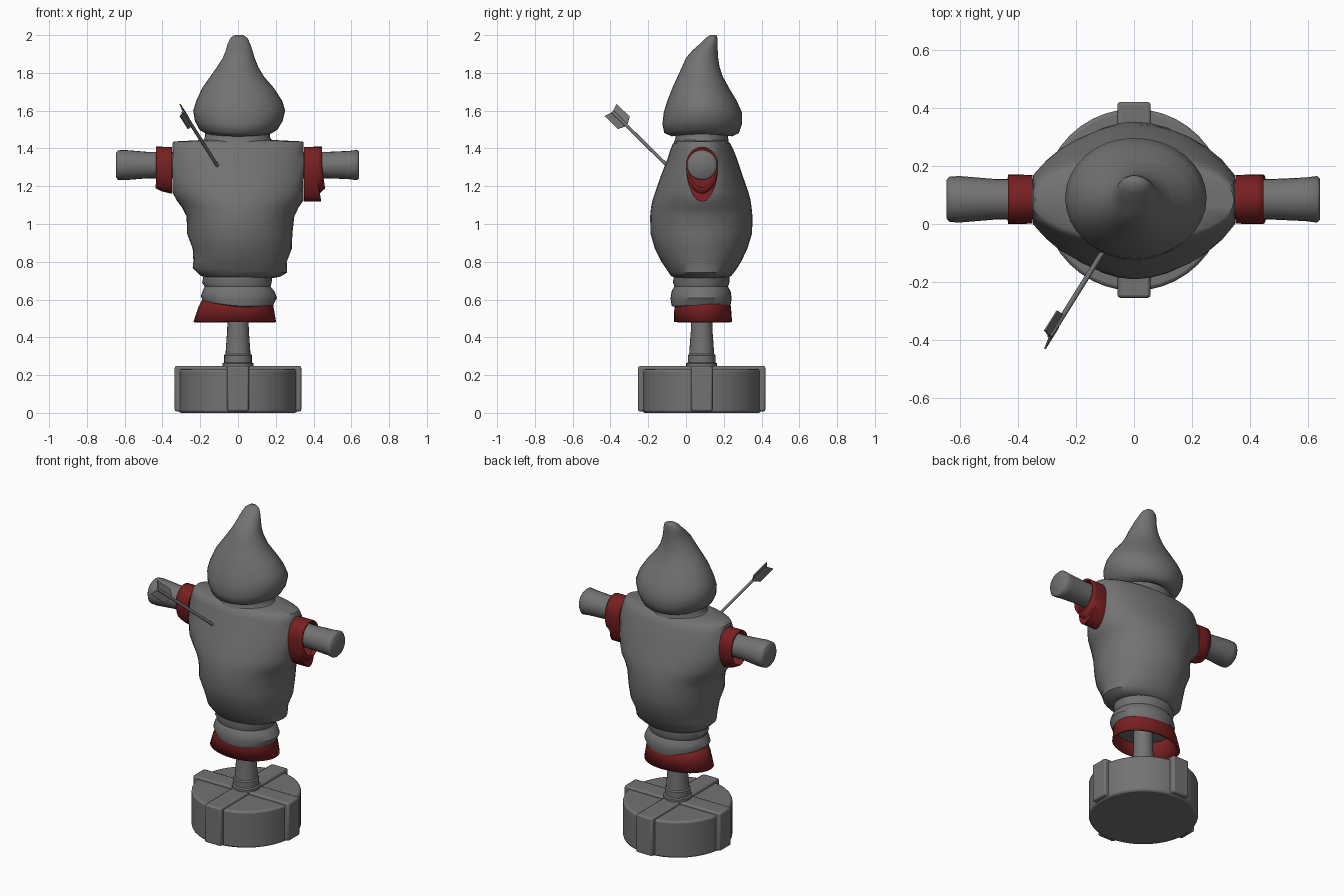
import bpy, bmesh
from math import sin, cos, pi, radians
from mathutils import Vector

if "Cube" in bpy.data.objects:
    bpy.data.objects.remove(bpy.data.objects["Cube"])

CY = 0.083   # y of the post axis


def material(name, rgb):
    m = bpy.data.materials.new(name)
    m.diffuse_color = (*rgb, 1)
    m.use_nodes = True
    m.node_tree.nodes["Principled BSDF"].inputs["Base Color"].default_value = m.diffuse_color
    return m


red = material("red_cloth", (0.19, 0.014, 0.015))
grey = material("dark_grey", (0.17, 0.17, 0.17))


def finish(name, bm, mat=grey, bevel=0, thick=0, angle=40):
    bmesh.ops.recalc_face_normals(bm, faces=bm.faces)
    me = bpy.data.meshes.new(name)
    bm.to_mesh(me)
    bm.free()
    me.materials.append(mat)
    ob = bpy.data.objects.new(name, me)
    bpy.context.collection.objects.link(ob)
    if thick:
        m = ob.modifiers.new("thickness", 'SOLIDIFY')
        m.thickness = thick
        m.offset = 0
    if bevel:
        m = ob.modifiers.new("bevel", 'BEVEL')
        m.width = bevel
        m.segments = 2
        m.limit_method = 'ANGLE'
    bpy.ops.object.select_all(action='DESELECT')
    bpy.context.view_layer.objects.active = ob
    ob.select_set(True)
    if angle:
        bpy.ops.object.shade_smooth_by_angle(angle=radians(angle))
    return ob


def loft(name, rings, cap_start=True, cap_end=True, **kw):
    bm = bmesh.new()
    vs = [[bm.verts.new(p) for p in r] for r in rings]
    n = len(rings[0])
    for a, b in zip(vs, vs[1:]):
        for i in range(n):
            j = (i + 1) % n
            bm.faces.new((a[i], a[j], b[j], b[i]))
    if cap_start:
        bm.faces.new(vs[0][::-1])
    if cap_end:
        bm.faces.new(vs[-1])
    return finish(name, bm, **kw)


def oval(z, left, right, front, back, sag=0, tilt=0, clamp=9, n=32):
    """Horizontal ring; sag lifts the sides, clamp cuts the ends flat."""
    cy, d = (front + back) / 2, (back - front) / 2
    pts = []
    for i in range(n):
        a = 2 * pi * i / n
        c = cos(a)
        x = max(-clamp, min(clamp, c * (right if c > 0 else left)))
        pts.append((x, cy + d * sin(a), z + sag * c * c + tilt * c))
    return pts


def ovals(rows, clamp=9):
    return [oval(*r, clamp=clamp) for r in rows]


def box(name, size, loc, bevel):
    bm = bmesh.new()
    bmesh.ops.create_cube(bm, size=1)
    for v in bm.verts:
        v.co = Vector(loc) + Vector(a * b for a, b in zip(v.co, size))
    return finish(name, bm, bevel=bevel)


# Round base with two crossing straps
loft("base_disc", [oval(z, .313, .313, CY - .313, CY + .313, n=40) for z in (0, .232)], bevel=.012)
box("base_strap_x", (.67, .114, .24), (0, CY, .128), .01)
box("base_strap_y", (.114, .674, .24), (0, CY, .128), .01)

# Post with stepped foot
loft("post", [oval(z, r, r, CY - r, CY + r, n=24) for z, r in
              ((.24, .082), (.262, .082), (.268, .073), (.305, .073), (.312, .066), (.36, .063),
               (.44, .057), (.62, .056))])

# Crossbar arms, flared towards the ends
bar = [(-.645, .066), (-.635, .078), (-.60, .08), (-.48, .07), (-.3, .07),
       (.3, .07), (.48, .07), (.59, .075), (.63, .08), (.64, .07)]
loft("crossbar", [[(x, .085 + r * cos(2 * pi * i / 24), 1.312 + r * sin(2 * pi * i / 24))
                   for i in range(24)] for x, r in bar], angle=60)

# Sack torso
loft("torso", ovals([
    (.715, .17, .19, -.055, .215), (.725, .20, .225, -.08, .24, 0, -.003),
    (.755, .24, .26, -.1, .263, 0, -.012), (.80, .236, .258, -.13, .292),
    (.87, .24, .285, -.165, .325), (.95, .27, .288, -.188, .35),
    (1.04, .272, .298, -.19, .352), (1.09, .298, .322, -.185, .347),
    (1.125, .325, .349, -.178, .342), (1.17, .36, .365, -.163, .33),
    (1.25, .378, .38, -.135, .302), (1.34, .375, .377, -.10, .272),
    (1.395, .368, .37, -.082, .25), (1.425, .358, .36, -.07, .235),
    (1.437, .34, .345, -.055, .22), (1.445, .18, .18, -.04, .21)], clamp=.348))

# Neck
loft("neck", ovals([
    (1.385, .20, .195, -.085, .245, .05), (1.425, .183, .178, -.066, .228, .02),
    (1.46, .175, .17, -.055, .222), (1.54, .175, .17, -.055, .222)]))

# Pointed hood with a rounded rim, tip leaning back
loft("hood", ovals([
    (1.475, .13, .14, -.05, .23), (1.464, .165, .17, -.075, .245, .012),
    (1.482, .203, .208, -.115, .28, .016), (1.53, .228, .236, -.125, .296, .014),
    (1.59, .237, .25, -.118, .296, .01), (1.65, .222, .235, -.10, .27),
    (1.72, .19, .19, -.072, .228), (1.78, .147, .138, -.045, .195),
    (1.83, .112, .108, -.022, .178), (1.88, .08, .088, .0, .17),
    (1.92, .064, .076, .035, .168), (1.955, .055, .064, .075, .168),
    (1.985, .04, .05, .105, .167), (2.0, .018, .028, .128, .16)]), angle=70)

# Gathered waist below the tie
loft("waist", ovals([
    (.562, .165, .165, -.06, .225, .015, -.01), (.567, .185, .185, -.076, .235, .015, -.012),
    (.605, .197, .207, -.082, .242, .008, -.004), (.645, .188, .192, -.076, .236),
    (.668, .176, .172, -.062, .222), (.69, .19, .178, -.068, .23),
    (.74, .18, .185, -.066, .23)]))

# Red hem, open below
loft("skirt_hem", ovals([
    (.61, .178, .178, -.05, .222), (.56, .203, .182, -.056, .232),
    (.48, .23, .196, -.057, .238)]), cap_start=False, cap_end=False, mat=red, thick=.012)


# Red sleeves: x at top, x at bottom, drop below the arm
def sleeve(name, rows):
    rings = []
    for xt, xb, drop in rows:
        ring = []
        for i in range(28):
            s, c = sin(2 * pi * i / 28), cos(2 * pi * i / 28)
            ring.append((xt if s > 0 else xt + (xb - xt) * -s,
                         .085 + .08 * c, 1.312 + s * (.092 if s > 0 else drop)))
        rings.append(ring)
    loft(name, rings, cap_end=False, mat=red, thick=.01)


sleeve("sleeve_right", [(.352, .352, .19), (.40, .437, .19), (.42, .427, .15), (.445, .458, .12)])
sleeve("sleeve_left", [(-.352, -.352, .148), (-.40, -.40, .135), (-.434, -.434, .118)])

# Arrow stuck in the chest
tail = Vector((-.29, -.388, 1.593))
tip = Vector((-.11, -.10, 1.31))
d = (tail - tip).normalized()
u = Vector((0, 1, 1)).normalized()
u = (u - d * u.dot(d)).normalized()
w = d.cross(u)


def around(p, r, n=10):
    return [p + u * r * cos(2 * pi * i / n) + w * r * sin(2 * pi * i / n) for i in range(n)]


loft("arrow_shaft", [around(tip - d * .07, .009), around(tail, .009)])

# Two swept feathers in a shallow V
for side, deg in (("upper", 12), ("lower", 168)):
    out = (u * cos(radians(deg)) + w * sin(radians(deg))) * .046
    bm = bmesh.new()
    bm.faces.new([bm.verts.new(p) for p in (
        tail - d * .115, tail - d * .085 + out, tail + d * .02 + out, tail)])
    finish(f"arrow_feather_{side}", bm, thick=.006, angle=0)
